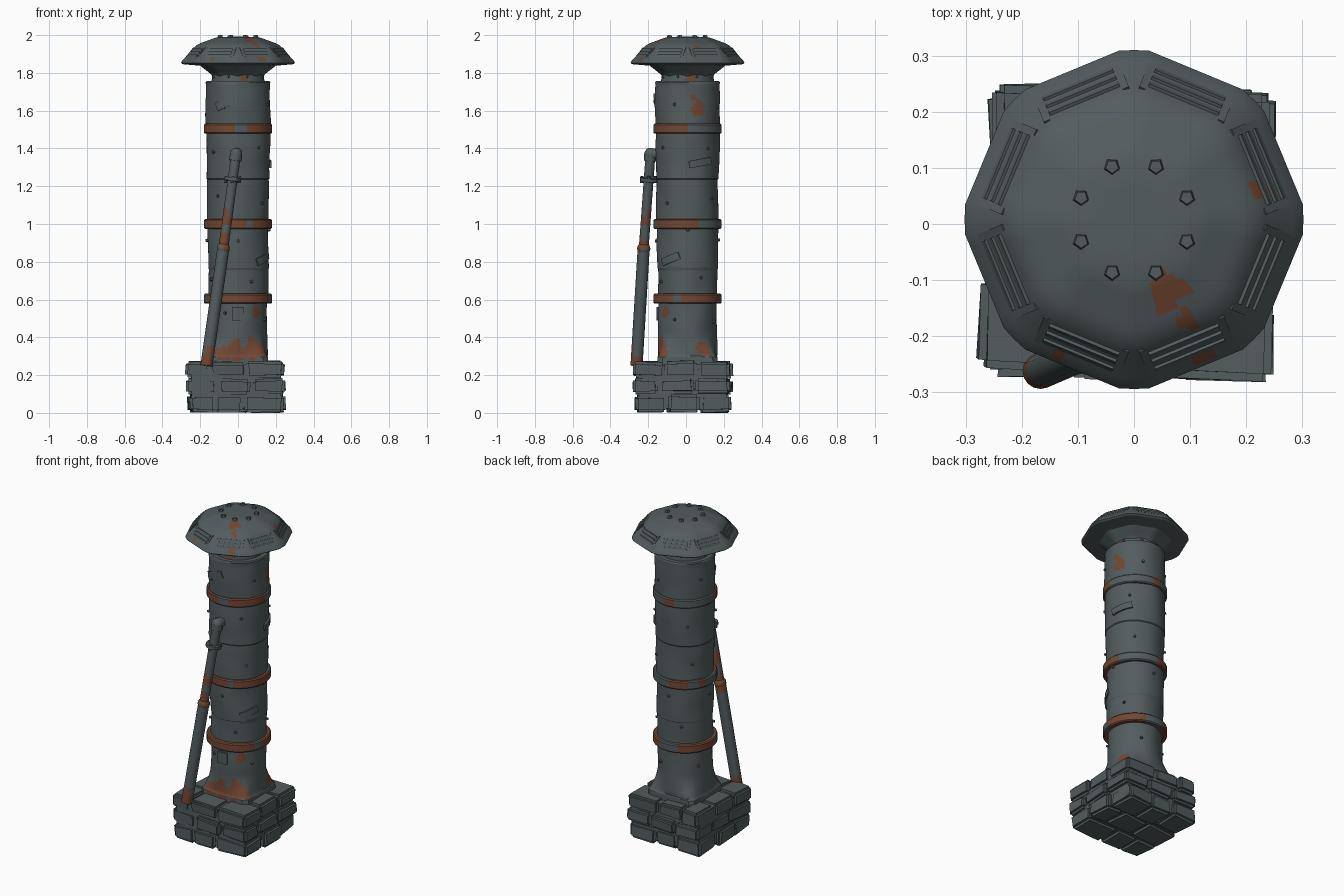
import bpy, bmesh, math, random
from math import sin, cos, pi, radians
from mathutils import Vector, Matrix, noise

random.seed(4)
if "Cube" in bpy.data.objects:
    bpy.data.objects.remove(bpy.data.objects["Cube"], do_unlink=True)

AXIS = Vector((0, 0.008, 0))


def material(name, rgb):
    m = bpy.data.materials.new(name)
    m.use_nodes = True
    m.diffuse_color = (*rgb, 1)
    m.node_tree.nodes["Principled BSDF"].inputs["Base Color"].default_value = (*rgb, 1)
    return m


SLATE = material("slate grey", (0.085, 0.107, 0.113))
RUST = material("rust brown", (0.17, 0.062, 0.032))


def finish(name, bm, rust=None, angle=30):
    """Turn a bmesh into an object; rust is a rule on the face centre."""
    bmesh.ops.recalc_face_normals(bm, faces=bm.faces)
    if rust:
        for f in bm.faces:
            f.material_index = int(rust(f.calc_center_median()))
    me = bpy.data.meshes.new(name)
    bm.to_mesh(me)
    bm.free()
    me.materials.append(SLATE)
    me.materials.append(RUST)
    ob = bpy.data.objects.new(name, me)
    bpy.context.collection.objects.link(ob)
    bpy.ops.object.select_all(action="DESELECT")
    ob.select_set(True)
    bpy.context.view_layer.objects.active = ob
    bpy.ops.object.shade_smooth_by_angle(angle=radians(angle))
    return ob


def blobs(*spots):
    """Ragged rust patches: each spot is a centre and a size."""
    def rule(c):
        wobble = 1 + 0.7 * noise.noise(c * 22)
        return any((c - Vector(s[:3])).length < s[3] * wobble for s in spots)
    return rule


def loft(bm, rings):
    """Skin closed rings of points and cap both ends."""
    rows = [[bm.verts.new(p) for p in ring] for ring in rings]
    n = len(rows[0])
    for a, b in zip(rows, rows[1:]):
        for i in range(n):
            j = (i + 1) % n
            bm.faces.new((a[i], a[j], b[j], b[i]))
    bm.faces.new(rows[0][::-1])
    bm.faces.new(rows[-1])


def densify(profile, step):
    out = [profile[0]]
    for (r0, z0), (r1, z1) in zip(profile, profile[1:]):
        n = max(1, round(math.hypot(r1 - r0, z1 - z0) / step))
        out += [(r0 + (r1 - r0) * k / n, z0 + (z1 - z0) * k / n) for k in range(1, n + 1)]
    return out


def box(bm, size, matrix):
    return bmesh.ops.create_cube(bm, size=1, matrix=matrix @ Matrix.Diagonal((*size, 1)))["verts"]


def rod(bm, a, b, r0, r1, segs=16):
    a, b = Vector(a), Vector(b)
    d = b - a
    m = Matrix.Translation((a + b) / 2) @ d.to_track_quat("Z", "Y").to_matrix().to_4x4()
    bmesh.ops.create_cone(bm, cap_ends=True, segments=segs, radius1=r0, radius2=r1,
                          depth=d.length, matrix=m)


def on_axis(a, r, z):
    return AXIS + Vector((r * cos(a), r * sin(a), z))


# Stone plinth: three layers of bevelled, uneven blocks around a core
for layer, (z0, z1) in enumerate(((0.004, 0.095), (0.1, 0.182), (0.187, 0.272))):
    bm = bmesh.new()
    turn = Matrix.Translation((-0.01, -0.02, 0)) @ Matrix.Rotation(
        radians((2, 88, -2)[layer]), 4, "Z")
    for row in range(3):
        v0 = -0.255 + 0.17 * row
        cut1 = -0.09 + random.uniform(-0.05, 0.05)
        cut2 = cut1 + random.uniform(0.14, 0.2)
        edges = [-0.255 + random.uniform(-0.008, 0.012), cut1, cut2,
                 0.255 + random.uniform(-0.012, 0.008)]
        for u0, u1 in zip(edges, edges[1:]):
            push = random.uniform(-0.008, 0.01) * (row - 1)
            centre = Vector(((u0 + u1) / 2, v0 + 0.085 + push, (z0 + z1) / 2))
            m = turn @ Matrix.Translation(centre) @ Matrix.Rotation(random.uniform(-0.04, 0.04), 4, "Z")
            vs = box(bm, (u1 - u0 - 0.004, 0.166, z1 - z0), m)
            for v in vs:
                v.co += Vector([random.uniform(-0.006, 0.006) for _ in range(3)])
                v.co.z = max(v.co.z, 0)
            bmesh.ops.bevel(bm, geom=list({e for v in vs for e in v.link_edges}),
                            offset=0.014, segments=2, affect="EDGES")
    finish("stone_layer_%d" % (layer + 1), bm, angle=40)
bm = bmesh.new()
box(bm, (0.47, 0.47, 0.235), Matrix.Translation((-0.01, -0.02, 0.14)))
finish("stone_core", bm)

# Dented column with overlapping sheet sections and a squared foot
column_profile = densify([
    (0.16, 0.25), (0.16, 0.295), (0.157, 0.3), (0.154, 0.42), (0.154, 0.6), (0.158, 0.61),
    (0.158, 0.76), (0.161, 0.765), (0.161, 1.0), (0.164, 1.01), (0.164, 1.235), (0.168, 1.24),
    (0.168, 1.5), (0.171, 1.51), (0.171, 1.75), (0.167, 1.757), (0.14, 1.757), (0.135, 1.8)], 0.016)
SEGS = 72
rings = []
for r, z in column_profile:
    square = min(1, max(0, (0.42 - z) / 0.13)) ** 1.6
    ring = []
    for i in range(SEGS):
        a = 2 * pi * i / SEGS
        to_side = min(1 / max(abs(cos(a)), abs(sin(a))), 1.3)
        p = on_axis(a, r * (1 + (to_side - 1) * square), z)
        dent = 0.007 * noise.noise(Vector((p.x * 9, p.y * 9, z * 6))) if 0.31 < z < 1.74 else 0
        ring.append(p + Vector((cos(a), sin(a), 0)) * dent)
    rings.append(ring)
bm = bmesh.new()
loft(bm, rings)
finish("column", bm, blobs(
    (0.0, -0.15, 0.33, 0.05), (0.1, -0.14, 0.34, 0.06), (-0.08, -0.15, 0.31, 0.04),
    (0.16, -0.12, 0.35, 0.04), (0.16, 0.1, 0.34, 0.045), (0.11, -0.11, 0.53, 0.03),
    (0.165, 0.06, 1.61, 0.035), (0.16, 0.04, 1.67, 0.02), (0.13, 0.03, 1.78, 0.03),
    (0.03, -0.13, 1.78, 0.02)))

# Partly rusted hoops
for k, z in enumerate((0.605, 1.0, 1.505)):
    bm = bmesh.new()
    prof = ((0.15, -0.026), (0.175, -0.026), (0.181, -0.02), (0.181, 0.02), (0.175, 0.026), (0.15, 0.026))
    loft(bm, [[on_axis(2 * pi * i / SEGS, r, z + dz) for i in range(SEGS)] for r, dz in prof])

    def hoop_rust(c, k=k):
        a = math.atan2(c.y, c.x)
        return sin(a) * -0.6 + sin(3 * a + 1.7 * k) * 0.6 + sin(7 * a + k) * 0.4 > (-0.5, -0.3, 0)[k]
    finish("hoop_%d" % (k + 1), bm, hoop_rust)

# Curved repair plates wrapped on the column: direction, height, width, height, tilt, radius
for k, (deg, z, w, h, tilt, R) in enumerate((
        (-109, 1.645, 0.135, 0.045, 22, 0.169), (24, 1.325, 0.125, 0.038, 10, 0.168),
        (-34, 0.815, 0.11, 0.04, 20, 0.16), (-90, 0.525, 0.06, 0.07, 0, 0.155))):
    bm = bmesh.new()
    box(bm, (w, h, 0.02), Matrix.Rotation(radians(tilt), 4, "Z"))
    bmesh.ops.subdivide_edges(bm, edges=bm.edges, cuts=5, use_grid_fill=True)
    for v in bm.verts:
        v.co = on_axis(radians(deg) + v.co.x / R, R + v.co.z, z + v.co.y)
    finish("repair_plate_%d" % (k + 1), bm)

# Rivets on the column and its neck
bm = bmesh.new()
spots = [(pi / 8 + k * pi / 4, 0.135, 1.78) for k in range(8)]
for z, r in ((0.5, 0.155), (0.72, 0.158), (0.94, 0.161), (1.12, 0.164), (1.39, 0.168), (1.62, 0.171)):
    turn = random.uniform(0, 2)
    spots += [(turn + k * pi / 2, r, z + random.uniform(-0.03, 0.03)) for k in range(4)]
for a, r, z in spots:
    rod(bm, on_axis(a, r - 0.01, z), on_axis(a, r + 0.01, z), 0.011, 0.007, 6)
finish("column_rivets", bm)

# Eight-sided cap with clipped corners
outline = []
for k in range(8):
    here, after = [Vector((cos(k * pi / 4 + s), sin(k * pi / 4 + s))) for s in (0.09, pi / 4 - 0.09)]
    outline += [here.lerp(after, t / 8) for t in range(8)]
    corner = Vector((cos(k * pi / 4 + pi / 4), sin(k * pi / 4 + pi / 4)))
    outline += [after, corner]
cap_profile = densify([(0.125, 1.77), (0.145, 1.795), (0.2, 1.838), (0.292, 1.846), (0.302, 1.853),
                       (0.296, 1.864), (0.222, 1.945), (0.2, 1.957), (0.12, 1.986),
                       (0.08, 1.991), (0.01, 1.992)], 0.018)
bm = bmesh.new()
loft(bm, [[AXIS + Vector((p.x * r, p.y * r, z)) for p in outline] for r, z in cap_profile])
finish("cap", bm, blobs((0.06, -0.12, 1.978, 0.03), (0.055, -0.15, 1.97, 0.022), (0.085, -0.175, 1.96, 0.025),
                        (0.23, 0.06, 1.93, 0.02), (0.12, -0.23, 1.88, 0.022),
                        (-0.13, -0.23, 1.87, 0.022)), angle=24)

# Louvre slats and end posts on each side of the cap
bm = bmesh.new()
slope = math.atan2(0.081, 0.068)
for k in range(8):
    face = (Matrix.Translation(AXIS) @ Matrix.Rotation((k + 0.5) * pi / 4, 4, "Z")
            @ Matrix.Translation((0.241, 0, 1.902)) @ Matrix.Rotation(slope, 4, "Y"))
    for j in (-1, 0, 1):
        m = face @ Matrix.Translation((j * 0.021, 0, 0.002)) @ Matrix.Rotation(0.3, 4, "Y")
        box(bm, (0.013, 0.135, 0.016), m)
    for side in (-1, 1):
        box(bm, (0.075, 0.012, 0.014), face @ Matrix.Translation((0, side * 0.076, 0)))
finish("cap_louvres", bm)

# Five-sided bolts on top of the cap
bm = bmesh.new()
for k in range(8):
    a = pi / 8 + k * pi / 4
    rod(bm, on_axis(a, 0.102, 1.978), on_axis(a, 0.102, 2.0), 0.017, 0.012, 5)
finish("cap_bolts", bm)

# Leaning pipe in two lengths, with sleeve, flange and elbow into the column
FOOT, JOINT, TOP = Vector((-0.167, -0.262, 0.25)), Vector((-0.078, -0.224, 0.87)), Vector((-0.01, -0.188, 1.37))
lower, upper = JOINT - FOOT, TOP - JOINT
bm = bmesh.new()
for k in range(12):
    rod(bm, FOOT + lower * k / 12, FOOT + lower * (k + 1) / 12, 0.032, 0.032)
    rod(bm, JOINT + upper * k / 12, JOINT + upper * (k + 1) / 12, 0.026, 0.026)
bmesh.ops.create_icosphere(bm, subdivisions=2, radius=0.036, matrix=Matrix.Translation(JOINT))
bmesh.ops.create_icosphere(bm, subdivisions=2, radius=0.034, matrix=Matrix.Translation(TOP))
rod(bm, TOP - upper * 0.07, TOP, 0.033, 0.033)
rod(bm, TOP, TOP + Vector((0.005, 0.06, 0)), 0.03, 0.03)
finish("pipe", bm, blobs((*FOOT, 0.08), (*JOINT.lerp(TOP, 0.06), 0.045), (*JOINT.lerp(TOP, 0.32), 0.04)))
bm = bmesh.new()
ring_at = JOINT.lerp(TOP, 0.73)
rod(bm, ring_at - upper * 0.018, ring_at + upper * 0.018, 0.046, 0.046, 12)
for k in range(4):
    p = ring_at + Vector((0.036 * cos(k * pi / 2), 0.036 * sin(k * pi / 2), 0))
    rod(bm, p - upper * 0.035, p + upper * 0.035, 0.009, 0.009, 6)
finish("pipe_flange", bm)
